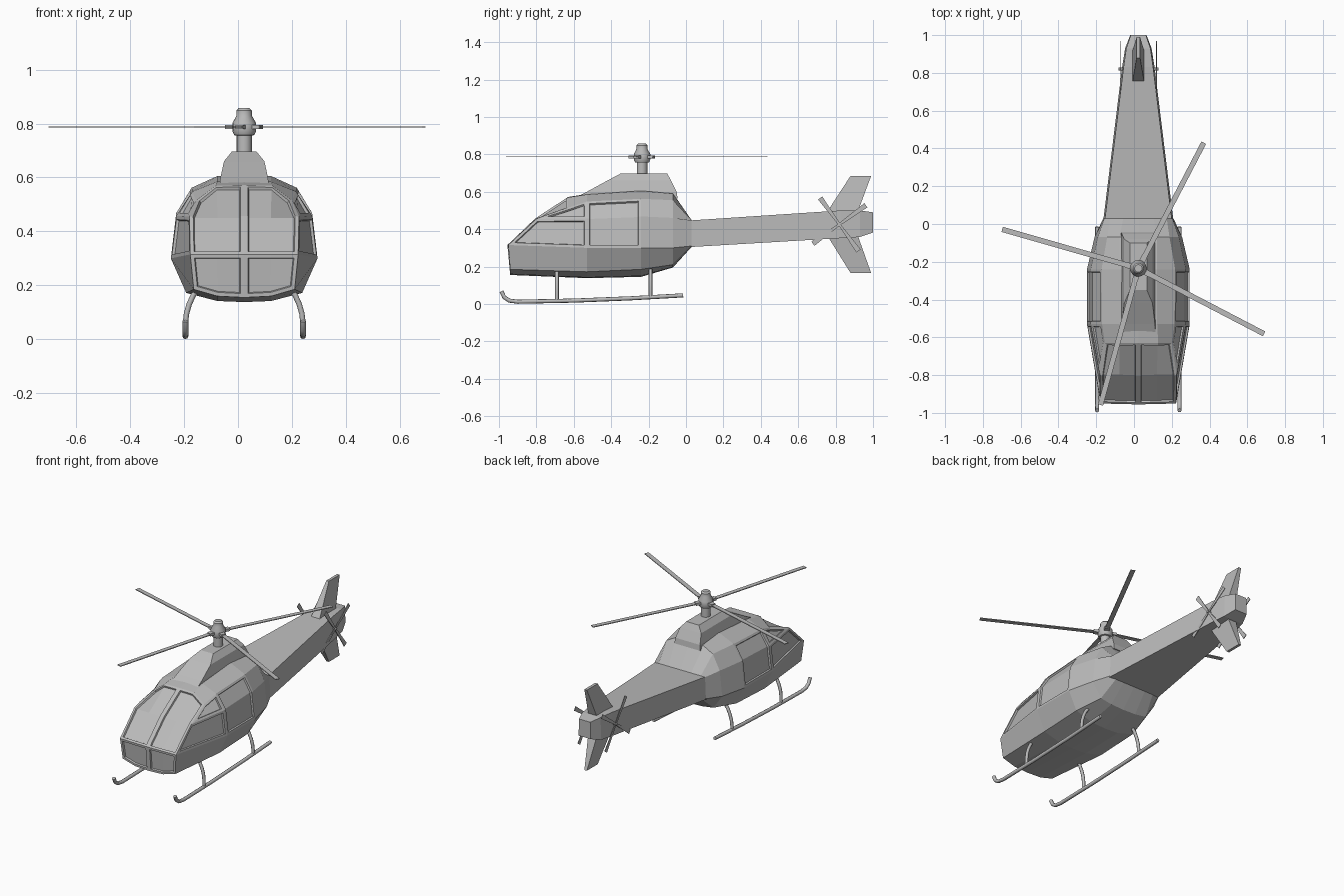
import bpy, bmesh, math
from mathutils import Matrix, Vector

if "Cube" in bpy.data.objects:
    bpy.data.objects.remove(bpy.data.objects["Cube"])

CX = 0.023          # centre line of the airframe
HUB_Y = -0.235      # main rotor axis

paint = bpy.data.materials.new("light_grey")
paint.use_nodes = True
GREY = (0.5, 0.5, 0.5, 1)
paint.diffuse_color = GREY
paint.node_tree.nodes["Principled BSDF"].inputs["Base Color"].default_value = GREY


def make(name, bm, loc=(CX, 0, 0), mirror=False, smooth=False):
    if not mirror:
        bmesh.ops.recalc_face_normals(bm, faces=bm.faces[:])
    me = bpy.data.meshes.new(name)
    bm.to_mesh(me)
    bm.free()
    ob = bpy.data.objects.new(name, me)
    ob.location = loc
    bpy.context.collection.objects.link(ob)
    me.materials.append(paint)
    if mirror:
        mod = ob.modifiers.new("mirror", 'MIRROR')
        mod.use_clip = True
    if smooth:
        bpy.ops.object.select_all(action='DESELECT')
        bpy.context.view_layer.objects.active = ob
        ob.select_set(True)
        bpy.ops.object.shade_smooth_by_angle(angle=math.radians(35))
    return ob


def loft(bm, rings, caps=True):
    """Skin closed rings of points, in order."""
    vs = [[bm.verts.new(p) for p in ring] for ring in rings]
    n = len(vs[0])
    for a, b in zip(vs, vs[1:]):
        for i in range(n):
            bm.faces.new((a[i], a[(i + 1) % n], b[(i + 1) % n], b[i]))
    if caps:
        bm.faces.new(vs[0][::-1])
        bm.faces.new(vs[-1])


def rect(x, y0, y1, z):
    return [(-x, y0, z), (x, y0, z), (x, y1, z), (-x, y1, z)]


def tube(name, pts, r, cyclic=False):
    cu = bpy.data.curves.new(name, 'CURVE')
    cu.dimensions = '3D'
    cu.bevel_depth = r
    cu.bevel_resolution = 2
    cu.use_fill_caps = True
    sp = cu.splines.new('POLY')
    sp.points.add(len(pts) - 1)
    for p, co in zip(sp.points, pts):
        p.co = (*co, 1)
    cu.materials.append(paint)
    ob = bpy.data.objects.new(name, cu)
    ob.location.x = CX
    bpy.context.collection.objects.link(ob)


# Cabin: half shell; each ring runs from keel to roof centre
bm = bmesh.new()


def ring(y, pts):
    return [bm.verts.new((x, y, z)) for x, z in pts]


nose = [bm.verts.new(p) for p in (
    (0, -.94, .155), (.1, -.94, .16), (.187, -.94, .185), (.2, -.95, .315),
    (.203, -.8, .455), (.178, -.63, .515), (.105, -.63, .57), (0, -.63, .572))]
front = ring(-.53, ((0, .138), (.1, .142), (.215, .172), (.272, .3),
                    (.252, .458), (.192, .548), (.1, .585), (0, .588)))
rear = ring(-.24, ((0, .145), (.1, .15), (.215, .185), (.272, .3),
                   (.252, .468), (.195, .562), (.1, .605), (0, .607)))
back = ring(-.07, ((0, .195), (.09, .198), (.17, .21), (.232, .3),
                   (.215, .46), (.165, .555), (.1, .59), (0, .592)))
tail_joint = ring(.03, ((0, .305), (.08, .305), (.14, .305), (.186, .31),
                        (.18, .447), (.15, .448), (.08, .448), (0, .448)))
rings = [nose, front, rear, back, tail_joint]
skin = {}
for j, (a, b) in enumerate(zip(rings, rings[1:])):
    for i in range(7):
        skin[j, i] = bm.faces.new((a[i], b[i], b[i + 1], a[i + 1]))

# Nose panels and windscreen
b0, d0, l0, m0, s0, w0, r0, t0 = nose
mc, mr = bm.verts.new((0, -.955, .315)), bm.verts.new((.1, -.953, .315))
sc, sr = bm.verts.new((0, -.805, .458)), bm.verts.new((.1, -.804, .458))
chin = [bm.faces.new((b0, d0, mr, mc)), bm.faces.new((d0, l0, m0, mr))]
screen = [bm.faces.new(q) for q in ((mc, mr, sr, sc), (mr, m0, s0, sr),
                                    (sc, sr, r0, t0), (sr, s0, w0, r0))]

# Recessed panes inside raised frames
panes = [chin, screen, [skin[0, 3]], [skin[0, 4]], [skin[1, 3], skin[1, 4]]]
bm.normal_update()
for pane in panes:
    bmesh.ops.inset_region(bm, faces=pane, thickness=.014, depth=0,
                           use_boundary=True, use_even_offset=True)
    bmesh.ops.inset_region(bm, faces=pane, thickness=.003, depth=-.01,
                           use_boundary=True, use_even_offset=True)
make("cabin", bm, mirror=True)

# Engine cowling on the roof
bm = bmesh.new()
loft(bm, [rect(.092, -.6, -.045, .565), rect(.088, -.53, -.05, .6),
          rect(.075, -.42, -.08, .66), rect(.045, -.35, -.1, .697)])
make("engine_cowling", bm)

# Tail boom
bm = bmesh.new()
loft(bm, [[(-b, y, lo), (b, y, lo), (t, y, hi), (-t, y, hi)]
          for y, b, t, lo, hi in ((.0, .188, .18, .303, .445),
                                  (.83, .086, .078, .352, .5),
                                  (.93, .07, .064, .358, .5),
                                  (1.0, .043, .04, .382, .49))])
make("tail_boom", bm)

# Upper and lower tail fins
for name, base, tip in (("upper_fin", .47, .685), ("lower_fin", .39, .165)):
    bm = bmesh.new()
    loft(bm, [rect(.033, .74, .91, base), rect(.009, .88, .99, tip)])
    make(name, bm)

# Mast and hub, turned from a profile
bm = bmesh.new()
profile = ((.028, .68), (.028, .755), (.037, .757), (.044, .772), (.044, .802),
           (.029, .828), (.029, .848), (.02, .857))
SIDES = 16
loft(bm, [[(r * math.cos(k * math.tau / SIDES), r * math.sin(k * math.tau / SIDES), z)
           for k in range(SIDES)] for r, z in profile])
make("rotor_mast", bm, (CX, HUB_Y, 0), smooth=True)


def blade(bm, angle, root, tip, w0, w1, thick):
    """Flat blade along +x, turned about z."""
    rot = Matrix.Rotation(math.radians(angle), 3, 'Z')
    loft(bm, [[rot @ Vector((x, sy * w / 2, sz * thick / 2))
               for sy, sz in ((-1, -1), (1, -1), (1, 1), (-1, 1))]
              for x, w in ((root, w0), (tip, w1))])


# Main rotor
bm = bmesh.new()
for angle in (164, 62.5, -27.5, -105.5):
    blade(bm, angle, .02, .75, .028, .028, .005)
    blade(bm, angle, .02, .07, .032, .03, .016)
make("main_rotor", bm, (CX, HUB_Y, .787))

# Tail rotors on a shared axle
for side, name in ((1, "left_tail_rotor"), (-1, "right_tail_rotor")):
    bm = bmesh.new()
    for k in range(4):
        blade(bm, 36 + 90 * k, 0, .175, .012, .028, .004)
    ob = make(name, bm, (CX + side * .096, .82, .425))
    ob.rotation_euler = (math.pi / 2, 0, math.pi / 2)
tube("tail_rotor_axle", [(-.106, .82, .425), (.106, .82, .425)], .008)

# Landing skids and curved struts
for side, label in ((1, "left"), (-1, "right")):
    x = side * .218
    tube(label + "_skid", [(x, y, z) for y, z in (
        (-.015, .046), (-.3, .03), (-.6, .018), (-.9, .012), (-.945, .018),
        (-.972, .036), (-.987, .068))], .011)
    for y, foot, place in ((-.69, .016, "front"), (-.19, .036, "rear")):
        tube(f"{label}_{place}_strut", [(side * h, y, z) for h, z in (
            (.165, .195), (.188, .165), (.204, .13), (.214, .095),
            (.218, .06), (.218, foot))], .01)
